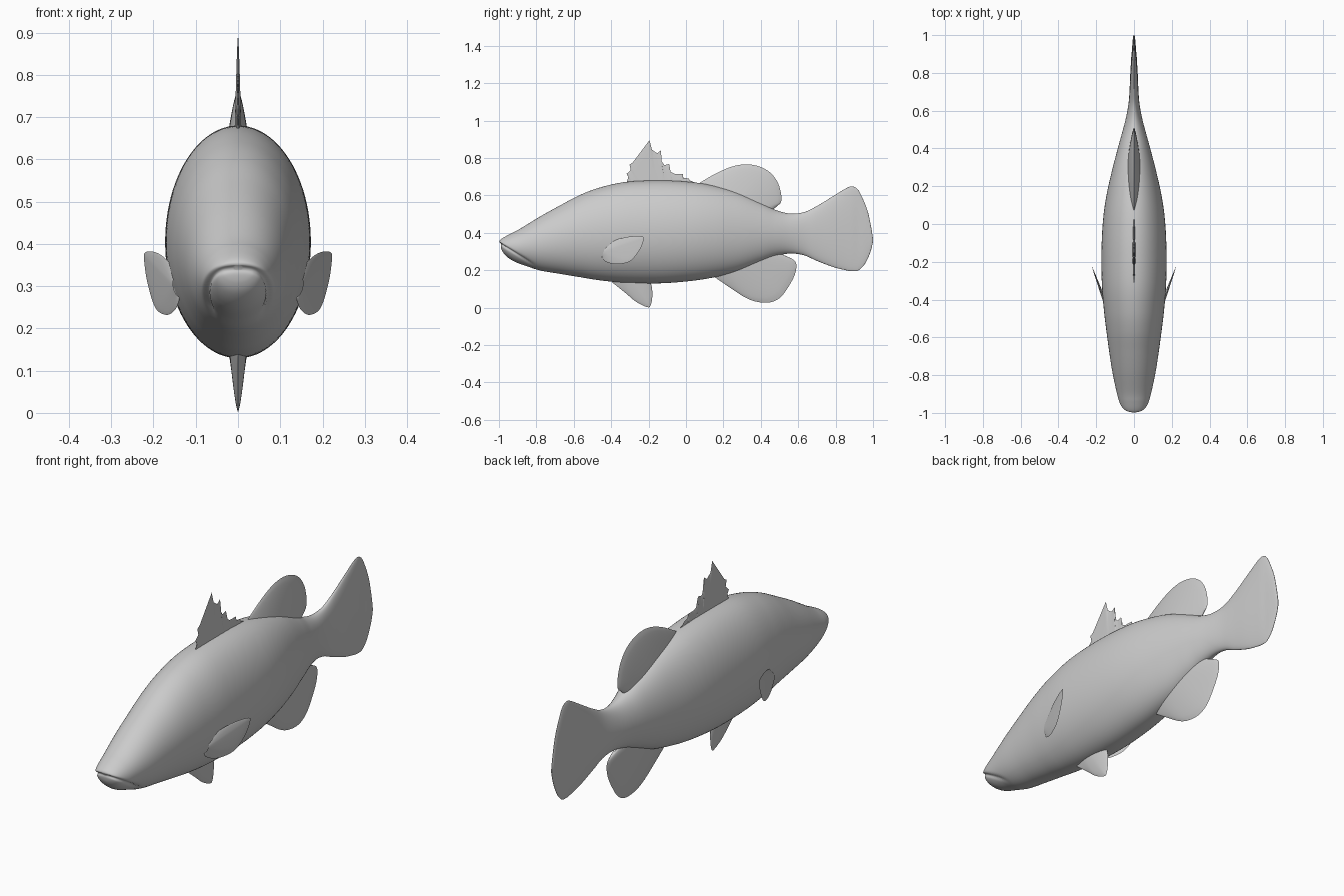
import bpy, bmesh
from math import sin, cos, pi, exp


def spline(pts, u, smooth=True):
    """Point at u (0..1) along a Catmull-Rom or straight polyline."""
    n = len(pts) - 1
    f = min(max(u, 0), 1) * n
    i = min(int(f), n - 1)
    t = f - i
    b, c = pts[i], pts[i + 1]
    if not smooth:
        return [p + (q - p) * t for p, q in zip(b, c)]
    a, d = pts[max(i - 1, 0)], pts[min(i + 2, n)]
    return [q + 0.5 * t * (r - p + t * (2 * p - 5 * q + 4 * r - s + t * (3 * (q - r) + s - p)))
            for p, q, r, s in zip(a, b, c, d)]


def finish(name, bm, angle):
    bmesh.ops.remove_doubles(bm, verts=bm.verts, dist=1e-5)
    bmesh.ops.recalc_face_normals(bm, faces=bm.faces)
    me = bpy.data.meshes.new(name)
    bm.to_mesh(me)
    bm.free()
    ob = bpy.data.objects.new(name, me)
    bpy.context.collection.objects.link(ob)
    bpy.ops.object.select_all(action='DESELECT')
    ob.select_set(True)
    bpy.context.view_layer.objects.active = ob
    bpy.ops.object.shade_smooth_by_angle(angle=angle)
    return ob


def skin(bm, rows, closed):
    for r, s in zip(rows, rows[1:]):
        n = len(r)
        for j in range(n if closed else n - 1):
            k = (j + 1) % n
            bm.faces.new((r[j], r[k], s[k], s[j]))


def fin(name, base, edge, thick, place=lambda h, y, z: (h, y, z), smooth=True, cols=80):
    """Lens-shaped blade spanning a base line and an outer edge."""
    bm = bmesh.new()
    m = 14
    for side in (1, -1):
        rows = []
        for i in range(cols + 1):
            s = i / cols
            b, e = spline(base, s, False), spline(edge, s, smooth)
            row = []
            for j in range(m + 1):
                t = j / m
                h = side * thick * (1 - t) ** 0.7 * max(sin(pi * s), 0) ** 0.5
                row.append(bm.verts.new(place(h, b[0] + (e[0] - b[0]) * t, b[1] + (e[1] - b[1]) * t)))
            rows.append(row)
        skin(bm, rows, False)
    return finish(name, bm, 0.8)


# Body and tail: y, top z, bottom z, half width
stations = [
    (-1.0, .350, .338, .012), (-.993, .362, .308, .042), (-.975, .375, .281, .062),
    (-.94, .394, .254, .078), (-.89, .420, .232, .092), (-.78, .487, .199, .115),
    (-.67, .548, .180, .132), (-.567, .602, .163, .146), (-.46, .642, .146, .159),
    (-.32, .672, .133, .170), (-.14, .680, .130, .172), (.02, .672, .142, .164),
    (.15, .652, .162, .146), (.28, .616, .194, .117), (.4, .562, .242, .086),
    (.48, .522, .275, .064), (.556, .503, .289, .044), (.63, .510, .280, .030),
    (.70, .543, .250, .024), (.79, .598, .216, .020), (.86, .640, .199, .016),
    (.89, .648, .195, .014), (.92, .630, .198, .011), (.95, .572, .225, .009),
    (.973, .510, .265, .007), (.99, .430, .310, .005), (1.0, .366, .354, .002)]
bm = bmesh.new()
rings = []
RINGS, SEGS = 270, 96
for i in range(RINGS + 1):
    y, top, bot, w = spline(stations, i / RINGS)
    ring = []
    for j in range(SEGS):
        a = 2 * pi * j / SEGS
        x, z = w * cos(a), (top + bot) / 2 + (top - bot) / 2 * sin(a)
        # mouth: recessed lower jaw with a groove under the upper lip
        d = .35 - .62 * (y + 1) - z
        fade = min(max((-.80 - y) / .06, 0), 1)
        k = min(max(d / .012, 0), 1) * fade
        groove = exp(-((d - .006) / .008) ** 2) * fade
        ring.append(bm.verts.new((x * (1 - .07 * k - .09 * groove), y + .008 * k + .006 * groove, z)))
    rings.append(ring)
skin(bm, rings, True)
bm.faces.new(rings[0])
bm.faces.new(rings[-1])
finish("body_and_tail", bm, 1.0)

# Spiny front dorsal fin
fin("front_dorsal_fin", [(-.30, .64), (.06, .63)],
    [(-.318, .665), (-.308, .70), (-.318, .715), (-.295, .735), (-.302, .765), (-.285, .775),
     (-.24, .835), (-.195, .895), (-.182, .845), (-.155, .825), (-.134, .84), (-.136, .79),
     (-.115, .762), (-.09, .768), (-.098, .733), (-.06, .715), (-.016, .714), (-.02, .696),
     (.015, .69), (.02, .68), (.065, .662)], .009, smooth=False, cols=120)

# Rounded rear dorsal fin
fin("rear_dorsal_fin", [(.06, .63), (.28, .57), (.45, .50)],
    [(.065, .662), (.12, .695), (.18, .727), (.25, .755), (.32, .766), (.39, .755), (.45, .722),
     (.49, .670), (.508, .61), (.508, .565), (.487, .543), (.463, .522)], .036)

# Anal fin
fin("anal_fin", [(.15, .19), (.32, .25), (.50, .31)],
    [(.15, .165), (.235, .107), (.315, .055), (.38, .031), (.45, .028), (.505, .055),
     (.55, .115), (.583, .18), (.589, .235), (.565, .262), (.51, .282)], .034)

# Pelvic fin
fin("pelvic_fin", [(-.39, .16), (-.19, .16)],
    [(-.395, .135), (-.326, .08), (-.265, .03), (-.205, .002), (-.188, .015), (-.18, .06),
     (-.182, .107), (-.19, .135)], .022)

# Paired pectoral fins, flaring outwards to the rear
for label, sx in (("right", 1), ("left", -1)):
    fin(label + "_pectoral_fin", [(-.45, .275), (-.43, .325)],
        [(-.45, .265), (-.425, .244), (-.37, .232), (-.30, .248), (-.25, .305), (-.227, .36),
         (-.234, .38), (-.30, .38), (-.37, .363), (-.43, .333)], .010,
        place=lambda h, y, z, sx=sx: (sx * (.147 + .37 * (y + .43) + h), y, z))
